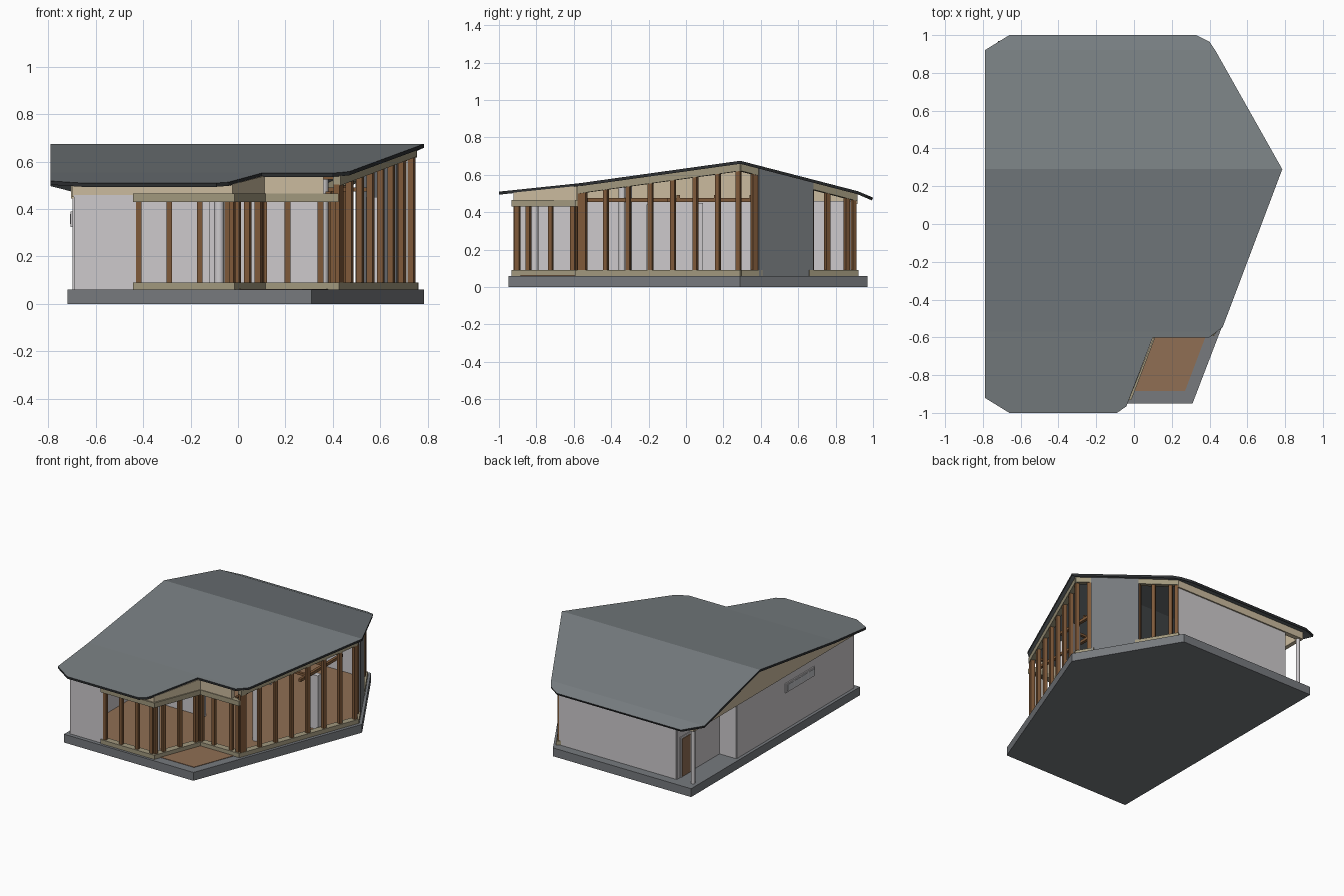
import bpy, bmesh, math
from mathutils import Vector

if "Cube" in bpy.data.objects:
    bpy.data.objects.remove(bpy.data.objects["Cube"])


def material(name, r, g, b):
    m = bpy.data.materials.new(name)
    m.use_nodes = True
    lin = [(c / 255) ** 2.2 for c in (r, g, b)] + [1]
    m.diffuse_color = lin
    m.node_tree.nodes["Principled BSDF"].inputs["Base Color"].default_value = lin
    return m


STONE = material("stone grey", 118, 121, 125)
ROOF = material("roof grey", 118, 124, 127)
TRIM = material("dark roof edge", 50, 52, 54)
WHITE = material("wall white", 204, 201, 203)
BEIGE = material("beige cladding", 202, 186, 157)
OLIVE = material("olive trim", 160, 151, 125)
WOOD = material("frame wood", 126, 90, 60)
FLOOR = material("floor wood", 142, 110, 84)
PANE = material("pale pane", 190, 192, 196)

# Roof profile, ridge to eaves
PROFILE = [(-1, .51), (-.57, .555), (.29, .675), (.92, .512), (1, .478)]


def roof_z(y):
    for (a, za), (b, zb) in zip(PROFILE, PROFILE[1:]):
        if y <= b:
            break
    return za + (zb - za) * (y - a) / (b - a)


def under(drop=.014):
    return lambda y: roof_z(y) - drop


def finish(name, bm, *mats):
    bmesh.ops.recalc_face_normals(bm, faces=bm.faces)
    me = bpy.data.meshes.new(name)
    bm.to_mesh(me)
    bm.free()
    ob = bpy.data.objects.new(name, me)
    for m in mats:
        me.materials.append(m)
    bpy.context.collection.objects.link(ob)
    return ob


def plate(name, outline, z0, z1, mat):
    """Vertical extrusion of a flat outline."""
    bm = bmesh.new()
    f = bm.faces.new([bm.verts.new((x, y, z0)) for x, y in outline])
    top = bmesh.ops.extrude_face_region(bm, geom=[f])["geom"]
    bmesh.ops.translate(bm, vec=(0, 0, z1 - z0),
                        verts=[v for v in top if isinstance(v, bmesh.types.BMVert)])
    return finish(name, bm, mat)


def wall(name, path, thick, bottom, top, mat):
    """Ribbon along a path; bottom and top are heights or functions of y."""
    lo = bottom if callable(bottom) else lambda y: bottom
    hi = top if callable(top) else lambda y: top
    bm = bmesh.new()
    for p, q in zip(path, path[1:]):
        p, q = Vector(p), Vector(q)
        d = (q - p).normalized()
        n = Vector((-d.y, d.x)) * thick / 2
        p, q = p - d * thick * .3, q + d * thick * .3
        cuts = [0, 1]
        if abs(q.y - p.y) > .001:
            cuts += [t for t in ((y - p.y) / (q.y - p.y) for y, _ in PROFILE) if 0 < t < 1]
        rings = []
        for t in sorted(cuts):
            c = p.lerp(q, t)
            rings.append([bm.verts.new((*(c + s * n), h(c.y)))
                          for s, h in ((-1, lo), (1, lo), (1, hi), (-1, hi))])
        for a, b in zip(rings, rings[1:]):
            for i in range(4):
                j = (i + 1) % 4
                bm.faces.new((a[i], a[j], b[j], b[i]))
        bm.faces.new(rings[0])
        bm.faces.new(rings[-1])
    return finish(name, bm, mat)


def box(name, lo, hi, mat):
    return plate(name, [(lo[0], lo[1]), (hi[0], lo[1]), (hi[0], hi[1]), (lo[0], hi[1])],
                 lo[2], hi[2], mat)


def column(name, x, y, r, z1):
    bm = bmesh.new()
    bmesh.ops.create_cone(bm, cap_ends=True, segments=20, radius1=r, radius2=r, depth=z1 - .06)
    bmesh.ops.translate(bm, verts=bm.verts, vec=(x, y, (z1 + .06) / 2))
    ob = finish(name, bm, WHITE)
    bpy.context.view_layer.objects.active = ob
    ob.select_set(True)
    bpy.ops.object.shade_smooth_by_angle()
    ob.select_set(False)


def mullions(name, p, q, ts, top, w=.014, depth=.026):
    """Upright wooden bars at fractions ts along p to q."""
    p, q = Vector(p), Vector(q)
    d = (q - p).normalized() * w / 2
    for t in ts:
        c = p.lerp(q, t)
        wall(name, [c - d * .6, c + d * .6], depth, .08, top, WOOD)


# Foundation slab and wooden floors
plate("foundation_slab", [(.31, -.95), (.785, .29), (.38, .97), (-.72, .97), (-.72, -.95)],
      0, .06, STONE)
plate("interior_floor", [(-.69, -.91), (-.03, -.91), (.10, -.57), (.42, -.57), (.74, .29),
                         (.37, .9), (-.55, .9), (-.55, .41), (-.69, .41)], .055, .063, FLOOR)
plate("terrace_deck", [(-.01, -.885), (.27, -.885), (.385, -.58), (.105, -.58)],
      .055, .063, FLOOR)

# Roof sheet folded along the ridge, with dark edge
outline = [(-.79, .92), (-.79, -.92), (-.66, -1), (-.09, -1), (-.04, -.965), (.10, -.60),
           (.40, -.60), (.47, -.545), (.785, .29), (.43, .92), (.40, .965), (.33, 1), (-.66, 1)]
bm = bmesh.new()
bm.faces.new([bm.verts.new((x, y, 0)) for x, y in outline])
for y, _ in PROFILE[1:-1]:
    bmesh.ops.bisect_plane(bm, geom=bm.verts[:] + bm.edges[:] + bm.faces[:],
                           plane_co=(0, y, 0), plane_no=(0, 1, 0))
for v in bm.verts:
    v.co.z = roof_z(v.co.y)
for f in bm.faces:
    f.normal_update()
    if f.normal.z < 0:
        f.normal_flip()
roof = finish("roof", bm, ROOF, TRIM)
if roof.data.polygons[0].normal.z < 0:
    roof.data.flip_normals()
sol = roof.modifiers.new("thickness", "SOLIDIFY")
sol.thickness, sol.offset, sol.material_offset_rim = .016, -1, 1

# Solid outer walls
wall("left_wall", [(-.685, -.9), (-.685, .41), (-.55, .41), (-.55, .895)], .025, .06, .46, WHITE)
wall("front_wall", [(-.685, -.91), (-.43, -.91)], .025, .06, .46, WHITE)
wall("back_wall", [(-.55, .895), (.37, .895)], .025, .06, .46, WHITE)
wall("left_gable", [(-.69, -.9), (-.69, .9)], .03, .445, under(), BEIGE)
wall("back_fascia", [(-.69, .9), (.37, .9)], .035, .445, under(), BEIGE)
wall("front_fascia", [(-.69, -.905), (-.035, -.905), (.10, -.57), (.35, -.57)], .035,
     .45, under(), BEIGE)
wall("stone_wall", [(.68, .39), (.52, .66)], .04, .06, under(), STONE)

# Sills and head bands of the glazed fronts
wing = [(-.43, -.91), (-.03, -.91), (.10, -.57), (.41, -.57)]
side, ridge_end = (.42, -.565), (.735, .29)
back_bay = [(.52, .66), (.375, .9)]
wall("wing_head_band", wing, .045, .43, .465, OLIVE)
wall("front_sill", wing + [ridge_end, (.68, .385)], .045, .06, .09, OLIVE)
wall("side_head_band", [side, ridge_end, (.68, .385)], .035, under(.055), under(), OLIVE)
wall("back_bay_head", back_bay, .035, under(.055), under(), OLIVE)
wall("back_bay_sill", back_bay, .045, .06, .09, OLIVE)

# Wooden bars
mullions("wing_mullion", wing[0], wing[1], (.03, .35, .67, .96), .435, .013)
mullions("angled_mullion", wing[1], wing[2], (.03, .2, .55, .9, .99), .435)
mullions("terrace_mullion", wing[2], wing[3], (.03, .35, .8, .97), .435)
mullions("side_mullion", side, ridge_end, (0, .025, .16, .3, .44, .58, .72, .86, .99),
         under(.05))
mullions("corner_mullion", ridge_end, (.68, .385), (.75, .96), under(.05))
mullions("back_bay_mullion", *back_bay, (.03, .4, .83, .98), under(.05))

# Inner beams under the tall roof
box("long_beam", (.37, -.56, .455), (.39, .37, .475), WOOD)
box("outer_beam", (.55, -.1, .455), (.57, .38, .475), WOOD)
for y in (-.05, .15, .34):
    box("cross_beam", (.35, y, .475), (.57, y + .018, .492), WOOD)
box("upper_beam", (.35, -.54, .525), (.44, -.525, .54), WOOD)

# Inner walls
box("kitchen_partition", (-.68, -.21, .06), (-.12, -.19, .44), WHITE)
box("rear_partition", (-.21, .45, .06), (-.19, .89, .46), WHITE)
box("cross_partition", (-.55, .44, .06), (-.05, .46, .5), WHITE)
box("wall_stub", (.54, .05, .06), (.60, .09, .45), WHITE)

# Round columns and porch post
for x, y, top in ((.36, -.31, .57), (-.08, -.34, .56), (-.08, -.81, .5)):
    column("inner_column", x, y, .021, top)
column("porch_post", -.68, .89, .014, .47)

# Porch door
box("door_frame", (-.567, .75, .06), (-.555, .87, .35), WHITE)
box("door_leaf", (-.572, .765, .065), (-.564, .855, .335), FLOOR)

# Ribbon window in the left wall
box("ribbon_window_frame", (-.706, -.46, .325), (-.67, -.13, .39), WHITE)
for i in range(4):
    y = -.45 + i * .079
    box("ribbon_window_pane", (-.709, y, .336), (-.703, y + .068, .379), PANE)
